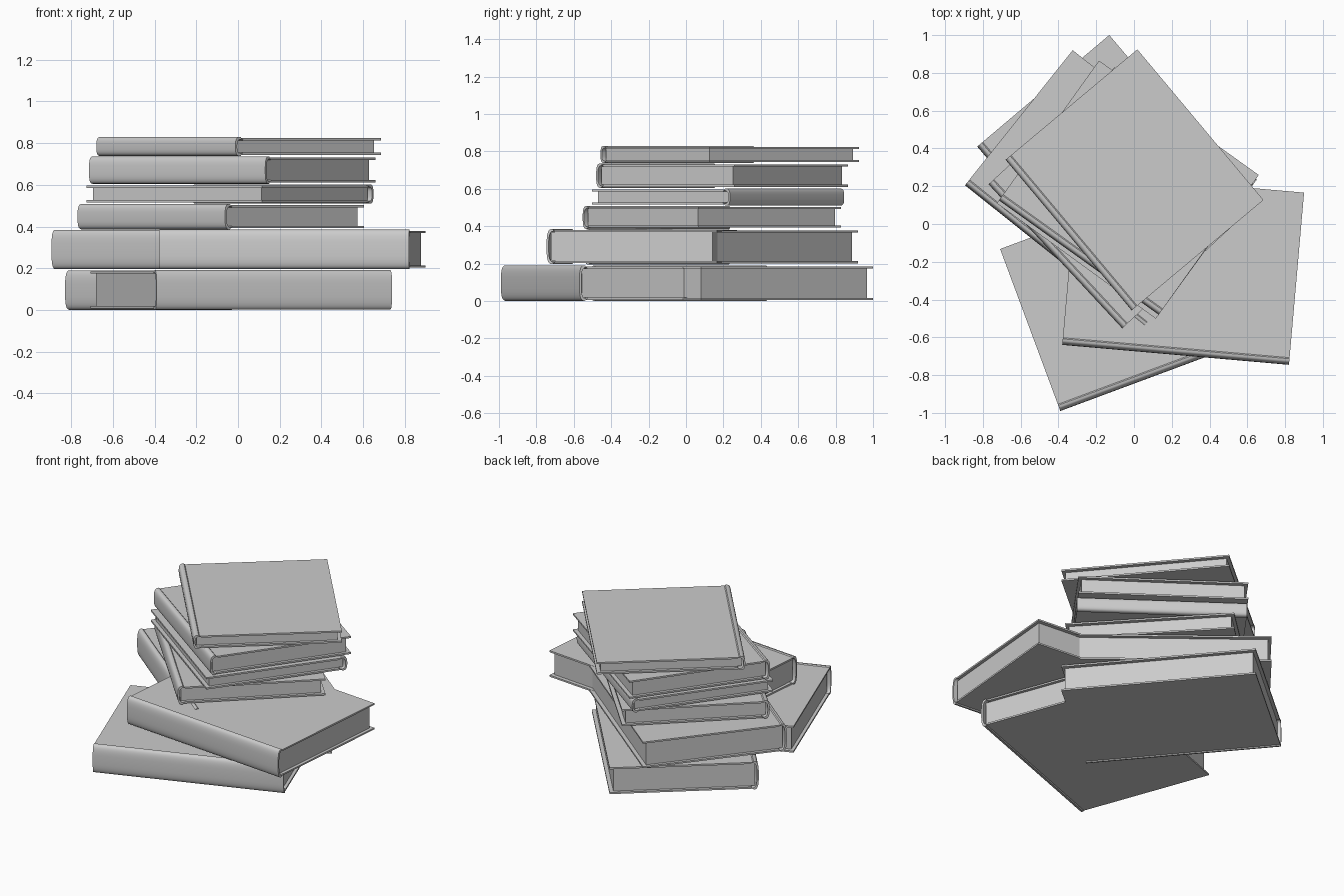
import bpy, bmesh
from math import pi, sin, cos, atan2
from mathutils import Matrix

if "Cube" in bpy.data.objects:
    bpy.data.objects.remove(bpy.data.objects["Cube"])

BOARD = 0.011   # cover board thickness
LIP = 0.006     # how far the spine stands proud of the boards
ROLL = 0.032    # width of the rounded spine


def finish(name, bm, matrix):
    bmesh.ops.recalc_face_normals(bm, faces=bm.faces)
    me = bpy.data.meshes.new(name)
    bm.to_mesh(me)
    bm.free()
    ob = bpy.data.objects.new(name, me)
    bpy.context.collection.objects.link(ob)
    ob.matrix_world = matrix
    bpy.ops.object.select_all(action='DESELECT')
    ob.select_set(True)
    bpy.context.view_layer.objects.active = ob
    bpy.ops.object.shade_smooth_by_angle(angle=0.6)
    return ob


def half_profile(depth, flat, peak, offset):
    """C-shaped line: top board, rounded spine, bottom board."""
    arc = []
    n = 18
    for i in range(n + 1):
        a = pi / 2 - pi * i / n
        s, c = sin(a), max(cos(a), 0.0)
        z = peak * (1 if s >= 0 else -1) * abs(s) ** 0.65
        arc.append((offset + ROLL * (1 - c ** 0.65), z))
    hinge = ROLL + offset + 0.006
    return [(depth, flat), (hinge, flat)] + arc + [(hinge, -flat), (depth, -flat)]


def book(name, start, end, length, depth, z0, z1):
    """Spine runs from start towards end; pages lie to its left."""
    angle = atan2(end[1] - start[1], end[0] - start[0])
    h = (z1 - z0) / 2
    mid = (z0 + z1) / 2
    place = Matrix.Translation((start[0], start[1], mid)) @ Matrix.Rotation(angle, 4, 'Z')
    flat = h - LIP

    # cover: outer and inner profile swept along the spine
    outer = half_profile(depth, flat, h, 0.0)
    inner = half_profile(depth, flat - BOARD, h - BOARD, BOARD)
    loop = outer + inner[::-1]
    bm = bmesh.new()
    a = [bm.verts.new((0, y, z)) for y, z in loop]
    b = [bm.verts.new((length, y, z)) for y, z in loop]
    n = len(loop)
    for i in range(n):
        j = (i + 1) % n
        bm.faces.new((a[i], a[j], b[j], b[i]))
    for ring in (a, b):
        for i in range(n // 2 - 1):
            bm.faces.new((ring[i], ring[i + 1], ring[n - 2 - i], ring[n - 1 - i]))
    finish(name + "_cover", bm, place)

    # page block, set in from the three open sides
    bm = bmesh.new()
    bmesh.ops.create_cube(bm, size=1)
    y0, y1 = 0.022, depth - 0.025
    bmesh.ops.scale(bm, vec=(length - 0.04, y1 - y0, 2 * (flat - BOARD)), verts=bm.verts)
    bmesh.ops.translate(bm, vec=(length / 2, (y0 + y1) / 2, 0), verts=bm.verts)
    finish(name + "_pages", bm, place)


LARGE = (1.205, 0.915)
SMALL = (1.04, 0.91)
stack = [
    ("bottom_front_book", (-0.39, -0.99), (0.74, -0.57), LARGE, 0.001, 0.191),
    ("bottom_back_book", (-0.83, 0.41), (-0.053, -0.51), LARGE, 0.0, 0.19),
    ("second_right_book", (-0.38, -0.64), (0.815, -0.745), LARGE, 0.197, 0.385),
    ("second_left_book", (-0.895, 0.205), (0.044, -0.544), LARGE, 0.196, 0.384),
    ("third_book", (-0.77, 0.21), (-0.06, -0.555), SMALL, 0.386, 0.508),
    ("fourth_book", (0.65, 0.235), (-0.19, 0.845), SMALL, 0.51, 0.602),
    ("fifth_book", (-0.715, 0.125), (0.13, -0.48), SMALL, 0.605, 0.736),
    ("top_book", (-0.68, 0.34), (-0.01, -0.46), SMALL, 0.738, 0.83),
]
for name, start, end, size, z0, z1 in stack:
    book(name, start, end, size[0], size[1], z0, z1)
